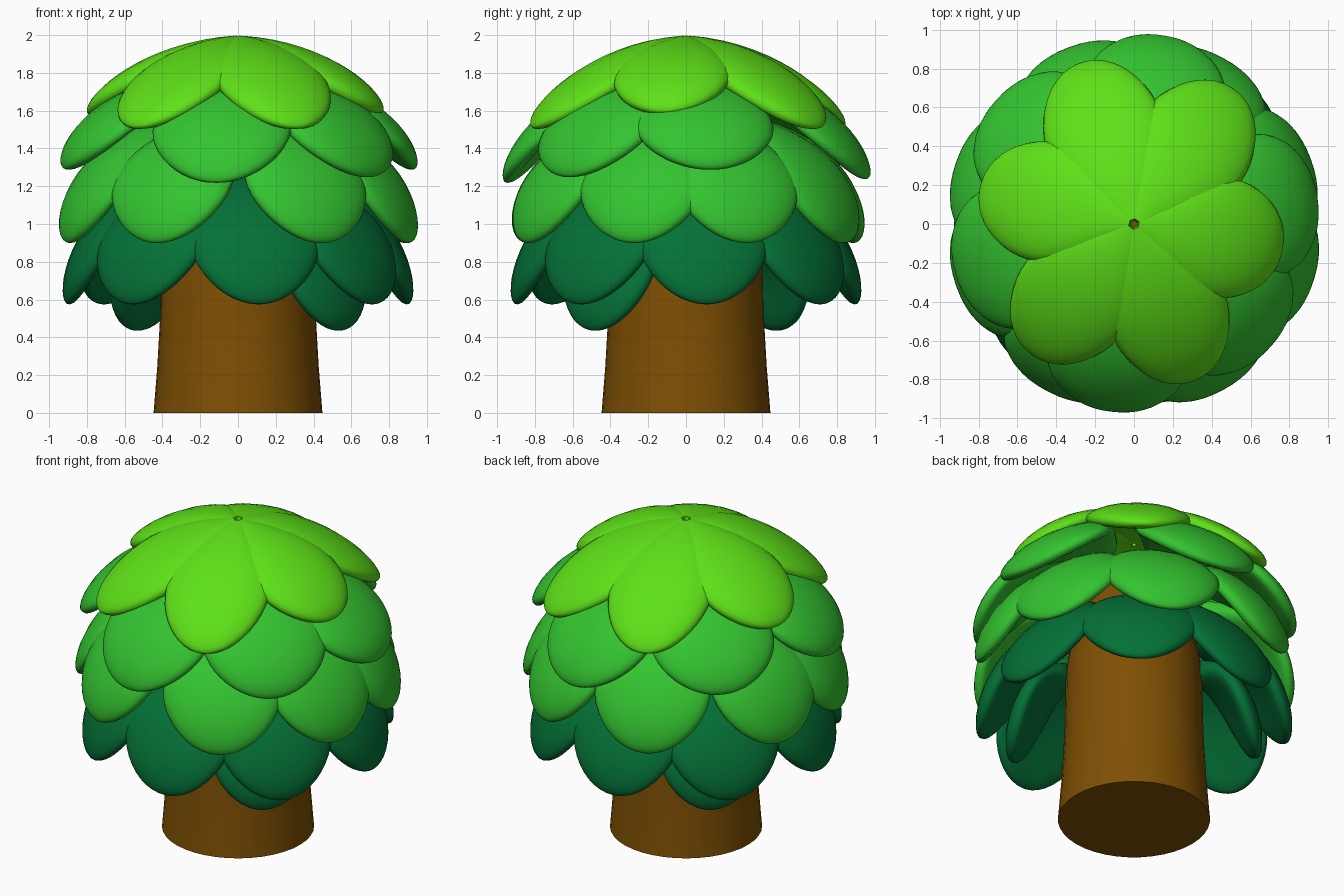
import bpy, bmesh, math
from mathutils import Vector

if "Cube" in bpy.data.objects:
    bpy.data.objects.remove(bpy.data.objects["Cube"])


def material(name, rgb):
    m = bpy.data.materials.new(name)
    m.diffuse_color = (*rgb, 1)
    m.use_nodes = True
    m.node_tree.nodes["Principled BSDF"].inputs["Base Color"].default_value = m.diffuse_color
    return m


LIGHT = material("light leaf green", (0.112, 0.75, 0.009))
MID = material("leaf green", (0.034, 0.55, 0.03))
DARK = material("deep leaf green", (0.0012, 0.165, 0.038))
BARK = material("bark brown", (0.21, 0.079, 0.001))


def finish(bm, name, mat):
    bmesh.ops.recalc_face_normals(bm, faces=bm.faces)
    me = bpy.data.meshes.new(name)
    bm.to_mesh(me)
    bm.free()
    me.materials.append(mat)
    ob = bpy.data.objects.new(name, me)
    bpy.context.collection.objects.link(ob)
    bpy.context.view_layer.objects.active = ob
    ob.select_set(True)
    bpy.ops.object.shade_smooth_by_angle(angle=math.radians(50))
    ob.select_set(False)
    return ob


def loft(bm, rings):
    loops = [[bm.verts.new(p) for p in r] for r in rings]
    n = len(loops[0])
    for a, b in zip(loops, loops[1:]):
        for i in range(n):
            bm.faces.new((a[i], a[(i + 1) % n], b[(i + 1) % n], b[i]))
    bm.faces.new(loops[0])
    bm.faces.new(loops[-1])


def leaf(bm, angle, root, ctrl, tip, width):
    """One thick egg-shaped leaf swept along a drooping arc in (radius, z)."""
    a = math.radians(angle)
    out, side = Vector((math.cos(a), math.sin(a), 0)), Vector((-math.sin(a), math.cos(a), 0))
    up = Vector((0, 0, 1))
    p0, p1, p2 = (Vector(p) for p in (root, ctrl, tip))
    rings, steps, segs, peak = [], 18, 24, 0.56
    for k in range(steps + 1):
        u = 0.999 * math.sin(k / steps * math.pi / 2)
        c = p0 * (1 - u) ** 2 + p1 * 2 * u * (1 - u) + p2 * u * u
        d = ((p1 - p0) * (1 - u) + (p2 - p1) * u).normalized()
        nrm = Vector((-d.y, d.x))
        if u > peak:
            w = width * math.sqrt(1 - ((u - peak) / (1 - peak)) ** 2)
        else:
            w = width * (0.22 + 0.78 * math.sin(u / peak * math.pi / 2))
        t = math.sqrt(max(0, 1 - u ** 8))
        ring = []
        for i in range(segs):
            q = 2 * math.pi * i / segs
            cs, sn = math.cos(q), math.sin(q)
            s = w * math.copysign(abs(cs) ** 0.8, cs)
            h = t * (0.06 if sn > 0 else 0.075) * math.copysign(abs(sn) ** 0.8, sn)
            h -= 0.45 * s * s
            p = c + nrm * h
            ring.append(out * p.x + up * p.y + side * s)
        rings.append(ring)
    loft(bm, rings)


def tier(name, mat, leaves, root, ctrl, width):
    bm = bmesh.new()
    for ang, r, z in leaves:
        leaf(bm, ang, root, ctrl, (r, z), width)
    finish(bm, name, mat)


# Trunk: slightly flared, running up inside the crown
bm = bmesh.new()
loft(bm, [[(r * math.cos(t), r * math.sin(t), z) for t in (2 * math.pi * i / 40 for i in range(40))]
          for r, z in ((0.447, 0), (0.427, 0.25), (0.41, 0.55), (0.40, 1.0), (0.33, 1.4), (0.2, 1.7))])
finish(bm, "trunk", BARK)

# Top tier: six light leaves meeting at the crown
tier("top_leaves", LIGHT,
     [(-9, 0.77, 1.59), (53, 0.86, 1.51), (108, 0.87, 1.51),
      (166, 0.81, 1.58), (231, 0.85, 1.51), (291, 0.86, 1.51)],
     (0.02, 1.937), (0.48, 1.905), 0.31)

# Upper middle tier
tier("upper_middle_leaves", MID,
     [(8, 0.94, 1.29), (81, 0.97, 1.24), (138, 0.94, 1.28),
      (195, 0.94, 1.29), (263, 0.96, 1.22), (318, 0.93, 1.25)],
     (0.24, 1.76), (0.77, 1.67), 0.37)

# Lower middle tier
tier("lower_middle_leaves", MID,
     [(a, 0.945, 0.90) for a in (-17, 20, 62, 110, 161, 199, 243, 298)],
     (0.40, 1.50), (0.86, 1.38), 0.35)

# Dark tier
tier("dark_leaves", DARK,
     [(7 + 45 * k, 0.905, 0.575) for k in range(8)],
     (0.38, 1.22), (0.82, 1.08), 0.35)

# Two lowest dark leaves hanging close to the trunk on opposite sides
tier("lowest_leaves", DARK,
     [(a, 0.72, 0.435) for a in (-42, 138)],
     (0.38, 1.0), (0.68, 0.88), 0.30)
